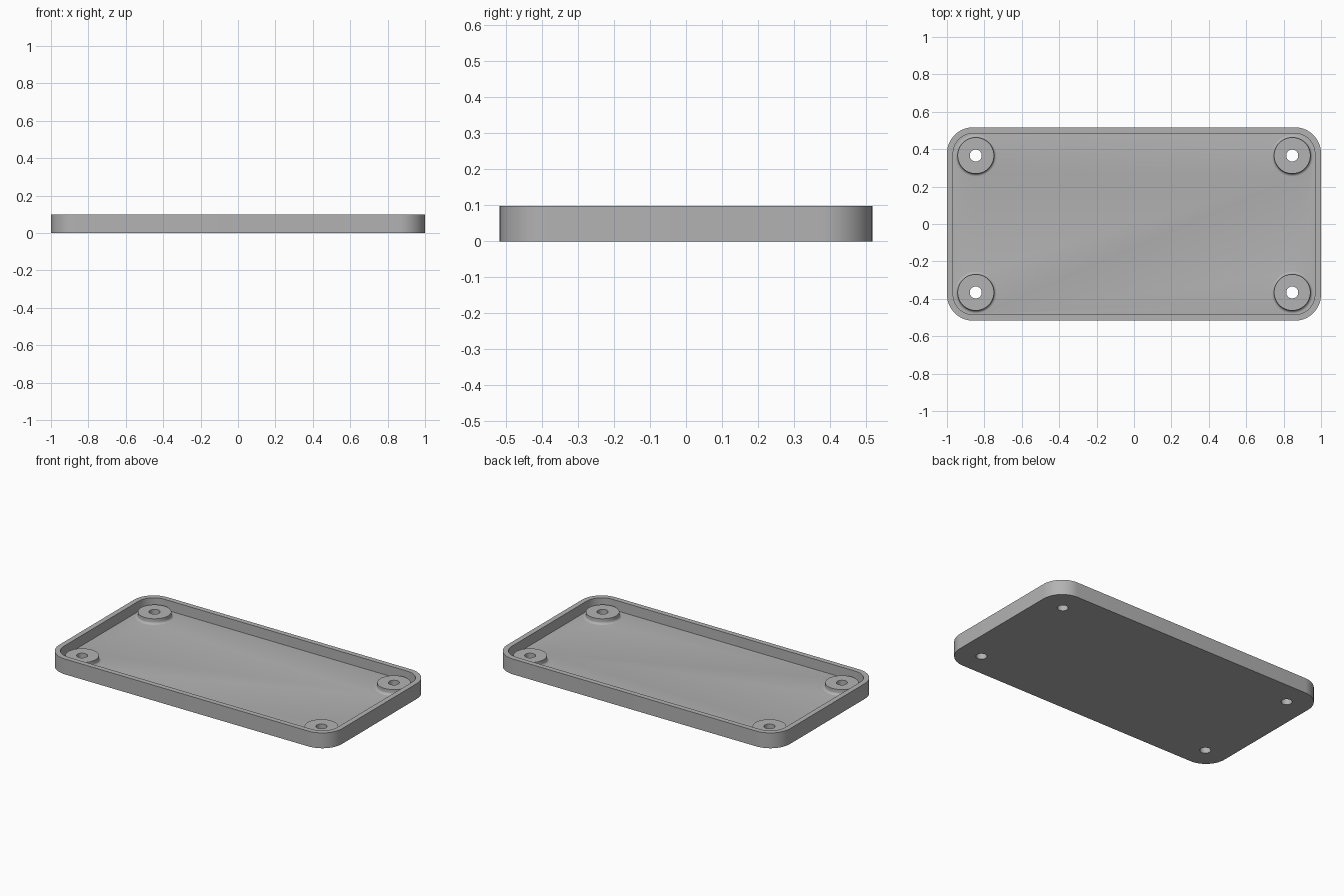
import bpy, bmesh, math

if "Cube" in bpy.data.objects:
    bpy.data.objects.remove(bpy.data.objects["Cube"])

W, D, H = 1.0, 0.517, 0.098        # half width, half depth, height
WALL, FLOOR, R = 0.033, 0.033, 0.14
BX, BY, BOSS_R, BORE_R, BOSS_TOP = 0.846, 0.366, 0.097, 0.032, 0.067
FLARE = 0.016

grey = bpy.data.materials.new("grey plastic")
grey.diffuse_color = (0.45, 0.45, 0.45, 1)
grey.use_nodes = True
grey.node_tree.nodes["Principled BSDF"].inputs["Base Color"].default_value = grey.diffuse_color


def make_object(name, bm):
    bmesh.ops.recalc_face_normals(bm, faces=bm.faces[:])
    mesh = bpy.data.meshes.new(name)
    bm.to_mesh(mesh)
    bm.free()
    mesh.materials.append(grey)
    obj = bpy.data.objects.new(name, mesh)
    bpy.context.collection.objects.link(obj)
    return obj


def rounded_outline(inset, z, steps=14):
    r = R - inset
    pts = []
    for i, (sx, sy) in enumerate([(1, 1), (-1, 1), (-1, -1), (1, -1)]):
        for k in range(steps + 1):
            a = math.pi / 2 * (i + k / steps)
            pts.append((sx * (W - R) + r * math.cos(a),
                        sy * (D - R) + r * math.sin(a), z))
    return pts


def circle(x, y, r, z, n=48):
    return [(x + r * math.cos(2 * math.pi * k / n),
             y + r * math.sin(2 * math.pi * k / n), z) for k in range(n)]


def loft(name, outlines):
    """Closed solid through a stack of matching outlines."""
    bm = bmesh.new()
    rings = [[bm.verts.new(p) for p in o] for o in outlines]
    for a, b in zip(rings, rings[1:]):
        for i in range(len(a)):
            j = (i + 1) % len(a)
            bm.faces.new((a[i], a[j], b[j], b[i]))
    bm.faces.new(rings[0])
    bm.faces.new(rings[-1])
    return make_object(name, bm)


def combine(target, tool, operation):
    mod = target.modifiers.new(operation, 'BOOLEAN')
    mod.operation, mod.solver, mod.object = operation, 'EXACT', tool
    bpy.context.view_layer.objects.active = target
    bpy.ops.object.modifier_apply(modifier=mod.name)
    bpy.data.objects.remove(tool)


# Tray: outer wall, rim, inner wall and floor
tray = loft("tray", [rounded_outline(0, 0), rounded_outline(0, H),
                     rounded_outline(WALL, H), rounded_outline(WALL, FLOOR)])

# Screw bosses with a flared foot, each bored right through the floor
profile = [(BOSS_R + FLARE, FLOOR - 0.015)]
for k in range(7):
    a = math.pi / 2 * k / 6
    profile.append((BOSS_R + FLARE * (1 - math.sin(a)),
                    FLOOR + FLARE * (1 - math.cos(a))))
profile.append((BOSS_R, BOSS_TOP))
for sx in (-1, 1):
    for sy in (-1, 1):
        x, y = sx * BX, sy * BY
        boss = loft("boss", [circle(x, y, r, z) for r, z in profile])
        combine(tray, boss, 'UNION')
        bore = loft("bore", [circle(x, y, BORE_R, -0.1), circle(x, y, BORE_R, 0.2)])
        combine(tray, bore, 'DIFFERENCE')

# Smooth curved walls, crisp edges
bpy.ops.object.select_all(action='DESELECT')
tray.select_set(True)
bpy.context.view_layer.objects.active = tray
bpy.ops.object.shade_smooth_by_angle(angle=math.radians(30))
